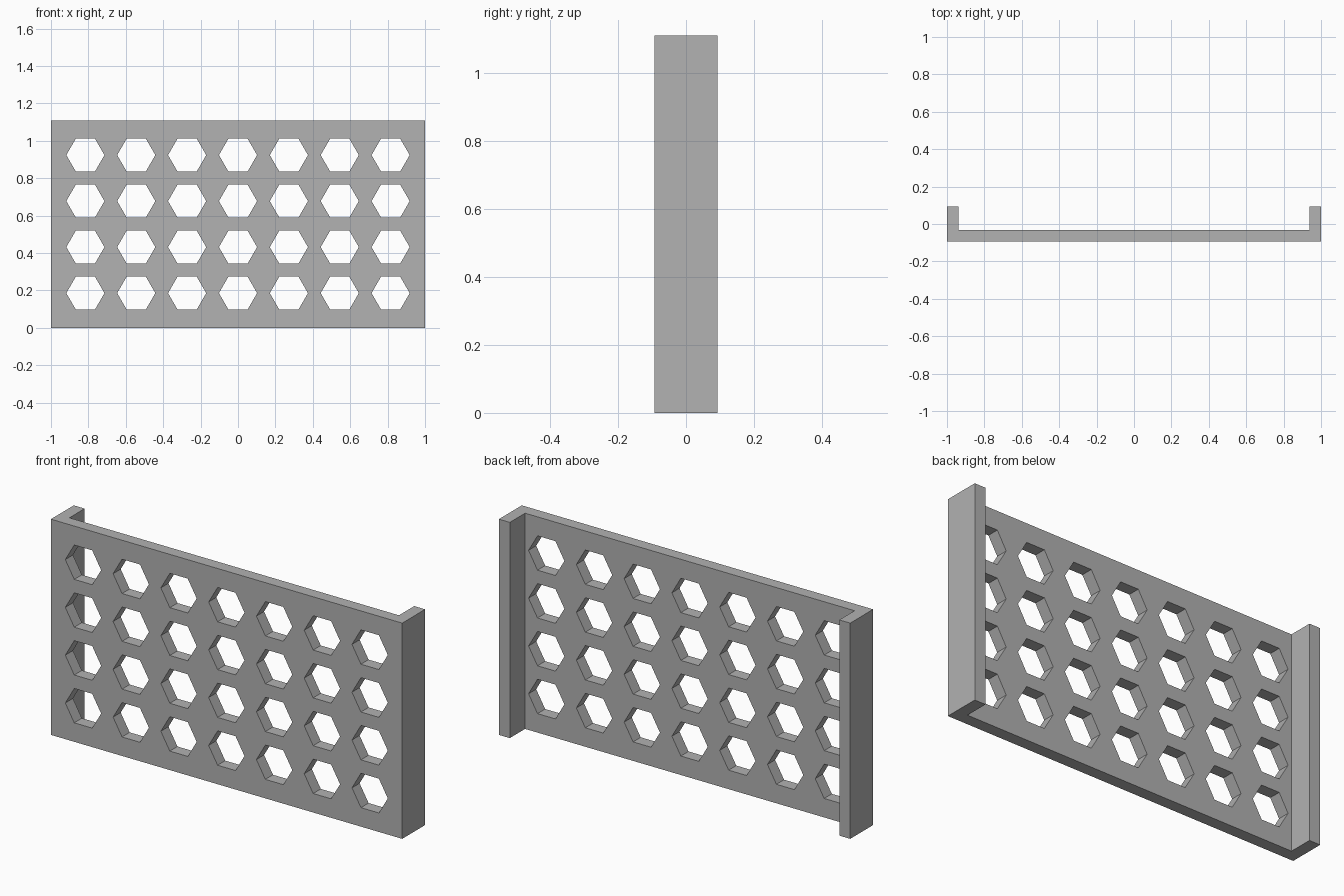
import bpy, bmesh, math
from mathutils import Matrix

if "Cube" in bpy.data.objects:
    bpy.data.objects.remove(bpy.data.objects["Cube"])

HEIGHT, DEPTH, WALL = 1.11, 0.093, 0.062
COLS, ROWS = 7, 4
PITCH_X, PITCH_Z, RADIUS = 0.272, 0.246, 0.102

grey = bpy.data.materials.new("plain grey")
grey.use_nodes = True
color = (0.445, 0.445, 0.445, 1)
grey.diffuse_color = color
grey.node_tree.nodes["Principled BSDF"].inputs["Base Color"].default_value = color


def make_object(name, bm):
    bmesh.ops.recalc_face_normals(bm, faces=bm.faces)
    mesh = bpy.data.meshes.new(name)
    bm.to_mesh(mesh)
    bm.free()
    mesh.materials.append(grey)
    obj = bpy.data.objects.new(name, mesh)
    bpy.context.collection.objects.link(obj)
    return obj


# Channel-shaped panel: front plate with a flange turned back at each side
half = [(1, -DEPTH), (1, DEPTH), (1 - WALL, DEPTH), (1 - WALL, WALL - DEPTH)]
outline = half + [(-x, y) for x, y in reversed(half)]
bm = bmesh.new()
base = bm.faces.new([bm.verts.new((x, y, 0)) for x, y in outline])
top = bmesh.ops.extrude_face_region(bm, geom=[base])["geom"]
bmesh.ops.translate(bm, vec=(0, 0, HEIGHT),
                    verts=[v for v in top if isinstance(v, bmesh.types.BMVert)])
panel = make_object("perforated_panel", bm)

# Grid of hexagonal prisms that pierce the plate, points facing sideways
bm = bmesh.new()
for col in range(COLS):
    for row in range(ROWS):
        x = (col - (COLS - 1) / 2) * PITCH_X
        z = HEIGHT / 2 + (row - (ROWS - 1) / 2) * PITCH_Z
        hexagon = bm.faces.new([
            bm.verts.new((x + RADIUS * math.cos(k * math.pi / 3), -0.15,
                          z + RADIUS * math.sin(k * math.pi / 3)))
            for k in range(6)])
        end = bmesh.ops.extrude_face_region(bm, geom=[hexagon])["geom"]
        bmesh.ops.translate(bm, vec=(0, 0.2, 0),
                            verts=[v for v in end if isinstance(v, bmesh.types.BMVert)])
cutter = make_object("hexagon_cutter", bm)
cutter.hide_render = True

# Cut the holes, then discard the cutter
cut = panel.modifiers.new("hexagon holes", "BOOLEAN")
cut.operation = "DIFFERENCE"
cut.solver = "EXACT"
cut.object = cutter
bpy.context.view_layer.objects.active = panel
panel.select_set(True)
bpy.ops.object.modifier_apply(modifier=cut.name)
bpy.data.objects.remove(cutter)
